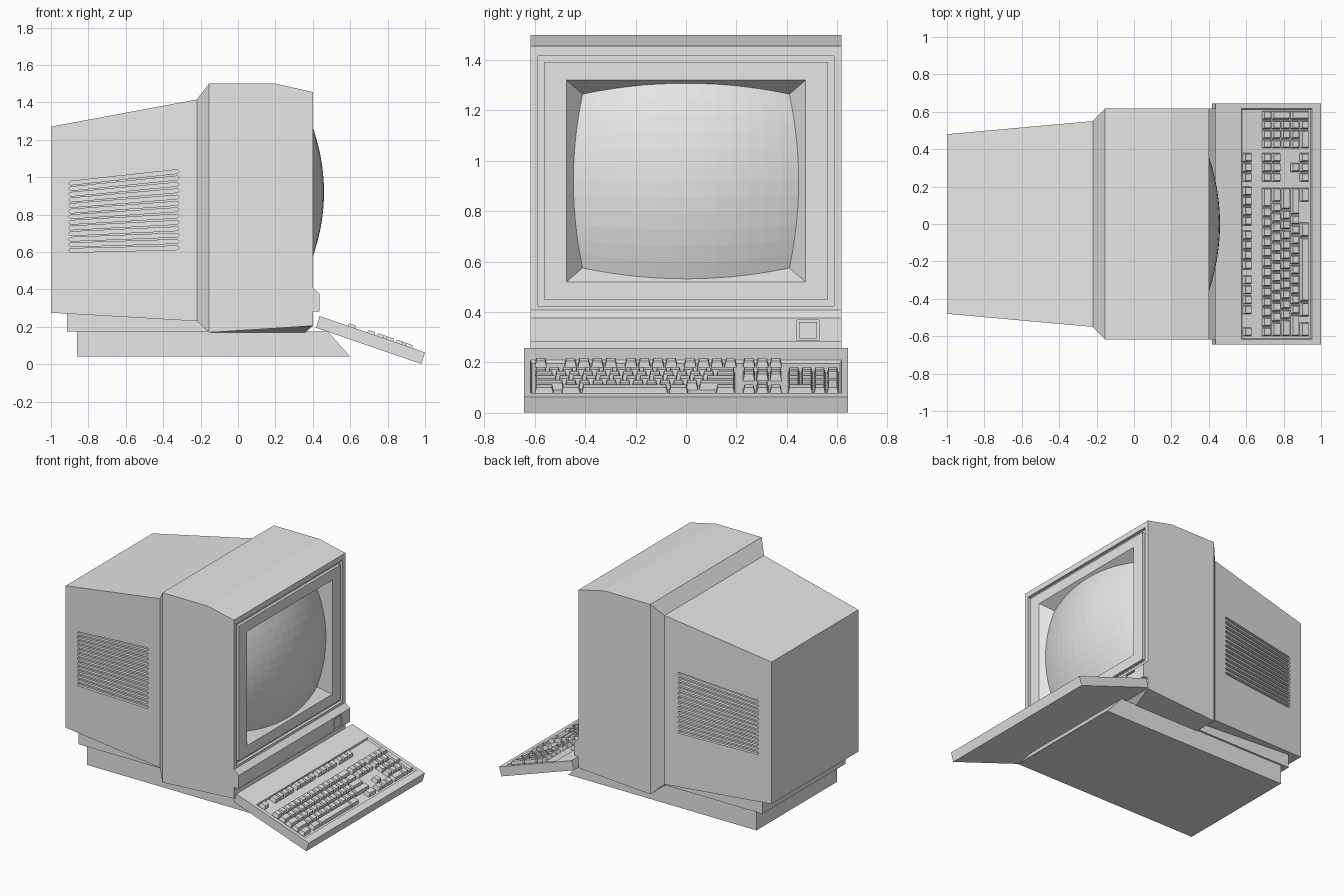
import bpy, bmesh, math
from mathutils import Vector, Matrix

if "Cube" in bpy.data.objects:
    bpy.data.objects.remove(bpy.data.objects["Cube"])

casing = bpy.data.materials.new("light_grey_plastic")
casing.diffuse_color = (0.8, 0.8, 0.8, 1)
casing.use_nodes = True
casing.node_tree.nodes["Principled BSDF"].inputs["Base Color"].default_value = casing.diffuse_color


def rx(x, y0, y1, z0, z1):
    """Rectangle facing along x."""
    return [(x, y0, z0), (x, y1, z0), (x, y1, z1), (x, y0, z1)]


def rz(z, x0, x1, y0, y1):
    """Rectangle facing along z."""
    return [(x0, y0, z), (x1, y0, z), (x1, y1, z), (x0, y1, z)]


def loft(bm, rings, start=True, end=True):
    """Bridge a chain of outlines and cap the ends."""
    loops = [[bm.verts.new(p) for p in r] for r in rings]
    faces = []
    for a, b in zip(loops, loops[1:]):
        for i in range(len(a)):
            j = (i + 1) % len(a)
            faces.append(bm.faces.new((a[i], a[j], b[j], b[i])))
    if start:
        faces.append(bm.faces.new(loops[0][::-1]))
    if end:
        faces.append(bm.faces.new(loops[-1]))
    bmesh.ops.recalc_face_normals(bm, faces=faces)


def finish(name, bm, matrix=None):
    if matrix:
        bm.transform(matrix)
    me = bpy.data.meshes.new(name)
    bm.to_mesh(me)
    bm.free()
    me.materials.append(casing)
    ob = bpy.data.objects.new(name, me)
    bpy.context.collection.objects.link(ob)
    return ob


# Monitor housing: rear taper, flared front, bezel groove and screen recess
W = 0.617
bm = bmesh.new()
loft(bm, [
    rx(-1.0, -0.48, 0.48, 0.275, 1.27),
    rx(-0.22, -0.55, 0.55, 0.23, 1.415),
    rx(-0.155, -W, W, 0.17, 1.5),
    rx(0.2, -W, W, 0.192, 1.5),
    rx(0.4, -W, W, 0.205, 1.455),
    rx(0.4, -0.587, 0.587, 0.425, 1.417),
    rx(0.38, -0.587, 0.587, 0.425, 1.417),
    rx(0.38, -0.562, 0.562, 0.448, 1.393),
    rx(0.4, -0.562, 0.562, 0.448, 1.393),
    rx(0.4, -0.474, 0.474, 0.52, 1.32),
    rx(0.315, -0.405, 0.405, 0.58, 1.26),
])
housing = finish("monitor_housing", bm)

# Vent slots cut into both sides, following the taper
bm = bmesh.new()
for side in (-1, 1):
    for i in range(13):
        zl, zr, h = 0.608 + 0.03 * i, 0.622 + 0.034 * i, 0.01
        xl, xr = -0.905, -0.315
        outline = [(xl, zl), (xl + 0.008, zl - h), (xr - 0.008, zr - h),
                   (xr, zr), (xr - 0.008, zr + h), (xl + 0.008, zl + h)]
        loft(bm, [[(x, side * (0.48 + (x + 1) * 0.07 / 0.78 + d), z) for x, z in outline]
                  for d in (-0.02, 0.02)])
cutter = finish("vent_cutter", bm)
cutter.hide_render = True
mod = housing.modifiers.new("vents", 'BOOLEAN')
mod.operation, mod.solver, mod.object = 'DIFFERENCE', 'EXACT', cutter
bpy.context.view_layer.objects.active = housing
bpy.ops.object.modifier_apply(modifier=mod.name)
bpy.data.objects.remove(cutter)

# Sloped underside of the front housing
bm = bmesh.new()
loft(bm, [
    [(-0.155, -0.45, 0.17), (0.36, -0.45, 0.17), (0.36, 0.45, 0.17), (-0.155, 0.45, 0.17)],
    [(-0.155, -W, 0.17), (0.4, -W, 0.205), (0.4, W, 0.205), (-0.155, W, 0.17)],
], end=False)
finish("housing_underside", bm)

# Bulging tube face
bm = bmesh.new()
NU, NV = 14, 12
grid = []
for j in range(NV + 1):
    v = 2 * j / NV - 1
    row = []
    for i in range(NU + 1):
        u = 2 * i / NU - 1
        y = u * (0.41 + 0.037 * (1 - v * v))
        z = v * (0.345 + 0.043 * (1 - u * u))
        row.append(bm.verts.new((0.46 - y * y / 2.2 - z * z / 2.0, y, 0.92 + z)))
    grid.append(row)
for j in range(NV):
    for i in range(NU):
        bm.faces.new((grid[j][i], grid[j][i + 1], grid[j + 1][i + 1], grid[j + 1][i]))
finish("screen", bm)

# Chin strip with the recessed power button
bm = bmesh.new()
loft(bm, [
    rx(0.4, -W, W, 0.283, 0.408),
    rx(0.437, -W, W, 0.283, 0.377),
    rx(0.437, 0.44, 0.528, 0.287, 0.369),
    rx(0.425, 0.44, 0.528, 0.287, 0.369),
    rx(0.425, 0.448, 0.52, 0.295, 0.361),
    rx(0.434, 0.448, 0.52, 0.295, 0.361),
], start=False)
finish("chin_strip", bm)

# Stand: upper plate and lower slab with a sloped front
bm = bmesh.new()
loft(bm, [rz(0.175, -0.915, -0.155, -0.46, 0.46), rz(0.27, -0.915, -0.155, -0.46, 0.46)])
finish("stand_plate", bm)
bm = bmesh.new()
loft(bm, [rz(0.04, -0.86, 0.6, -0.447, 0.447), rz(0.175, -0.86, 0.48, -0.447, 0.447)])
finish("stand_base", bm)

# Keyboard case, built flat and then tilted
tilt = Matrix.Translation((0.437, 0, 0.257)) @ Matrix.Rotation(math.radians(19), 4, 'Y')
bm = bmesh.new()
loft(bm, [
    rz(-0.065, 0.002, 0.597, -0.643, 0.643),
    rz(0, 0, 0.595, -0.643, 0.643),
    rz(0, 0.146, 0.545, -0.617, 0.617),
    rz(-0.012, 0.152, 0.54, -0.611, 0.611),
])
finish("keyboard_case", bm, tilt)

# Keys: each is a tapered block, u runs down the slope
bm = bmesh.new()
P, ROW, U0 = 0.0533, 0.0535, 0.262


def key(u, y, w=P, d=ROW):
    a, b, c, e = u + 0.003, u + d - 0.003, y + 0.003, y + w - 0.003
    t = 0.006
    loft(bm, [rz(-0.012, a, b, c, e), rz(0.015, a + t, b - t, c + t, e - t)], start=False)


# function row
for y0, count in ((-0.603, 1), (-0.485, 4), (-0.245, 4), (-0.01, 4), (0.223, 3)):
    for i in range(count):
        key(0.153, y0 + i * P)
# main block, negative numbers are gaps
rows = ([1] * 13 + [2], [1.5] + [1] * 12 + [1.5], [1.75] + [1] * 11 + [2.25],
        [2.25] + [1] * 10 + [2.75], [1.5, -0.5, 1.5, 6.5, 1.5, -2, 1.5])
for r, widths in enumerate(rows):
    y = -0.603
    for w in widths:
        if w > 0:
            key(U0 + r * ROW, y, w * P)
        y += abs(w) * P
# navigation and arrow keys
for r, cols in ((0, (0, 1, 2)), (1, (0, 1, 2)), (3, (1,)), (4, (0, 1, 2))):
    for c in cols:
        key(U0 + r * ROW, 0.223 + c * P)
# number pad
N = 0.0515
for r in range(4):
    for c in range(4 if r == 0 else 3):
        key(U0 + r * ROW, 0.402 + c * N, N)
key(U0 + 4 * ROW, 0.402, 2 * N)
key(U0 + 4 * ROW, 0.402 + 2 * N, N)
for r in (1, 3):
    key(U0 + r * ROW, 0.402 + 3 * N, N, 2 * ROW)
finish("keys", bm, tilt)
